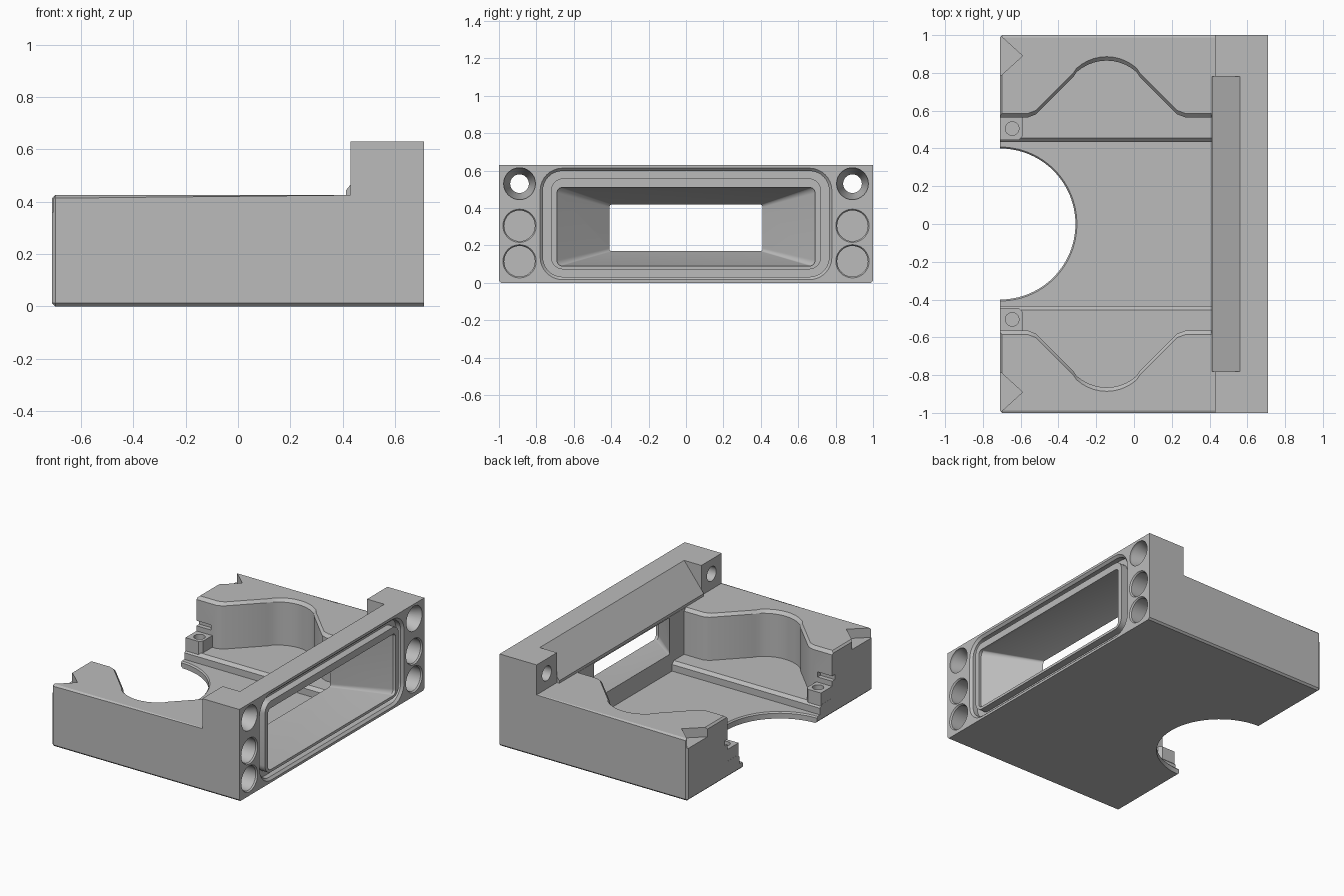
import bpy, bmesh
from math import sin, cos, pi, radians

old = bpy.data.objects.get("Cube")
if old:
    bpy.data.objects.remove(old, do_unlink=True)

grey = bpy.data.materials.new("matte grey")
grey.use_nodes = True
grey.diffuse_color = (0.5, 0.5, 0.5, 1)
grey.node_tree.nodes["Principled BSDF"].inputs["Base Color"].default_value = (0.5, 0.5, 0.5, 1)


def loft(name, rings, closed=False):
    """Skin equal rings of 3D points; cap the ends unless closed into a tube."""
    bm = bmesh.new()
    loops = [[bm.verts.new(p) for p in ring] for ring in rings]
    n = len(loops[0])
    pairs = list(zip(loops, loops[1:]))
    if closed:
        pairs.append((loops[-1], loops[0]))
    else:
        bm.faces.new(loops[0])
        bm.faces.new(loops[-1])
    for a, b in pairs:
        for i in range(n):
            j = (i + 1) % n
            bm.faces.new((a[i], a[j], b[j], b[i]))
    bmesh.ops.recalc_face_normals(bm, faces=bm.faces)
    mesh = bpy.data.meshes.new(name)
    bm.to_mesh(mesh)
    bm.free()
    mesh.materials.append(grey)
    ob = bpy.data.objects.new(name, mesh)
    bpy.context.collection.objects.link(ob)
    return ob


def flat(pts, z):
    return [(x, y, z) for x, y in pts]


def side(pts, y):
    return [(x, y, z) for x, z in pts]


def circle(cx, cy, r, n=32):
    return [(cx + r * cos(2 * pi * i / n), cy + r * sin(2 * pi * i / n)) for i in range(n)]


def rect(x0, x1, y0, y1):
    return [(x0, y0), (x1, y0), (x1, y1), (x0, y1)]


def round_rect(x, hy, hz, r, cz, seg=8):
    """Rounded rectangle ring facing x."""
    ring = []
    for q, (sy, sz) in enumerate([(1, 1), (-1, 1), (-1, -1), (1, -1)]):
        for k in range(seg + 1):
            a = (q + k / seg) * pi / 2
            ring.append((x, sy * (hy - r) + r * cos(a), cz + sz * (hz - r) + r * sin(a)))
    return ring


def bore(name, y, z, steps):
    """Round hole along x from (x, radius) steps."""
    return loft(name, [[(x, a, b) for a, b in circle(y, z, r)] for x, r in steps])


def combine(tool, op="DIFFERENCE"):
    mod = body.modifiers.new("part", "BOOLEAN")
    mod.object, mod.operation, mod.solver = tool, op, "EXACT"
    bpy.context.view_layer.objects.active = body
    bpy.ops.object.modifier_apply(modifier=mod.name)
    bpy.data.objects.remove(tool, do_unlink=True)


# Main block: low deck with a tall end wall
E, DECK, TOP, STEP = 0.71, 0.425, 0.63, 0.43
profile = [(-E, 0), (E, 0), (E, TOP), (STEP, TOP), (STEP, DECK), (-E, DECK)]
body = loft("housing_body", [side(profile, -1), side(profile, 1)])
bm = bmesh.new()
bm.from_mesh(body.data)
edges = [e for e in bm.edges if not all(v.co.x > 0.4 for v in e.verts)
         and any(v.co.x < -0.7 for v in e.verts)]
bmesh.ops.bevel(bm, geom=edges, offset=0.012, segments=1, affect="EDGES")
bm.to_mesh(body.data)
bm.free()

# Sloped inner face of the end wall, between the two posts
combine(loft("slope_cutter", [side([(0.40, 0.4273), (0.60, 0.6807), (0.40, 0.70)], y) for y in (-0.78, 0.78)]))
lip = [(0.412, 0.40), (0.5, 0.40), (0.5, 0.554), (0.412, 0.4425)]
combine(loft("slope_lip", [side(lip, y) for y in (-0.78, 0.78)]), "UNION")

# Pocket with a rounded bulge on each side and a chamfered rim
half = [(-0.8, 0.565), (-0.56, 0.565), (-0.52, 0.58), (-0.32, 0.78)]
half += [(-0.145 + 0.247 * cos(radians(a)), 0.605 + 0.26 * sin(radians(a))) for a in range(130, 49, -8)]
half += [(0.03, 0.78), (0.23, 0.58), (0.27, 0.565), (0.41, 0.565)]


def pocket(z, grow):
    upper = [(x, y + grow) for x, y in half]
    return flat(upper + [(x, -y) for x, y in reversed(upper)], z)


combine(loft("pocket_cutter", [pocket(0.11, 0), pocket(0.405, 0), pocket(0.426, 0.022), pocket(0.6, 0.022)]))

# Lower central channel with chamfered edges
levels = [(0.045, 0.435), (0.09, 0.435), (0.11, 0.455), (0.2, 0.455)]
combine(loft("channel_cutter", [flat(rect(-0.8, 0.41, -w, w), z) for z, w in levels]))

# Half-round cutout at the open end
arch = [(-0.1, 0.4), (0.036, 0.4), (0.05, 0.412), (0.3, 0.412)]
combine(loft("arch_cutter", [flat(circle(-E, 0, r, 96), z) for z, r in arch]))

# Screw bosses, side slots and corner notches
for s in (1, -1):
    boss = [(-0.709, 0.445), (-0.61, 0.445), (-0.59, 0.465), (-0.59, 0.6), (-0.709, 0.6)]
    combine(loft("boss", [flat([(x, s * y) for x, y in boss], z) for z in (0.09, 0.19)]), "UNION")
    combine(loft("boss_hole", [flat(circle(-0.645, s * 0.505, 0.036), z) for z in (0.08, 0.25)]))
    slot = [(-0.8, s * 0.5), (-0.6, s * 0.5), (-0.6, s * 0.595), (-0.8, s * 0.595)]
    combine(loft("slot_cutter", [flat(slot, z) for z in (0.225, 0.26)]))
    notch = [(-0.722, s * 0.77), (-0.59, s * 0.89), (-0.722, s * 1.01)]
    combine(loft("notch_cutter", [flat(notch, z) for z in (0.36, 0.5)]))

# Tapered window and seal groove in the end wall
MID = 0.3
combine(loft("window_cutter", [round_rect(0.75, 0.69, 0.21, 0.03, MID), round_rect(0.69, 0.69, 0.21, 0.03, MID),
                               round_rect(0.40, 0.40, 0.122, 0.015, MID - 0.006)]))
C = 0.315
combine(loft("groove_cutter", [round_rect(0.73, 0.78, 0.298, 0.12, C), round_rect(0.71, 0.78, 0.298, 0.12, C),
                               round_rect(0.695, 0.765, 0.283, 0.105, C), round_rect(0.66, 0.765, 0.283, 0.105, C),
                               round_rect(0.66, 0.722, 0.243, 0.065, C), round_rect(0.73, 0.722, 0.243, 0.065, C)], closed=True))

# Countersunk through holes and blind sockets in the end wall
for y in (0.89, -0.89):
    combine(bore("screw_hole", y, 0.53, [(0.75, 0.085), (0.69, 0.085), (0.61, 0.05), (0.40, 0.05)]))
    for z in (0.115, 0.305):
        combine(bore("socket", y, z, [(0.75, 0.089), (0.71, 0.089), (0.70, 0.082), (0.57, 0.082)]))

# Shading with crisp edges
bpy.ops.object.select_all(action="DESELECT")
body.select_set(True)
bpy.context.view_layer.objects.active = body
bpy.ops.object.shade_smooth_by_angle(angle=radians(25))
